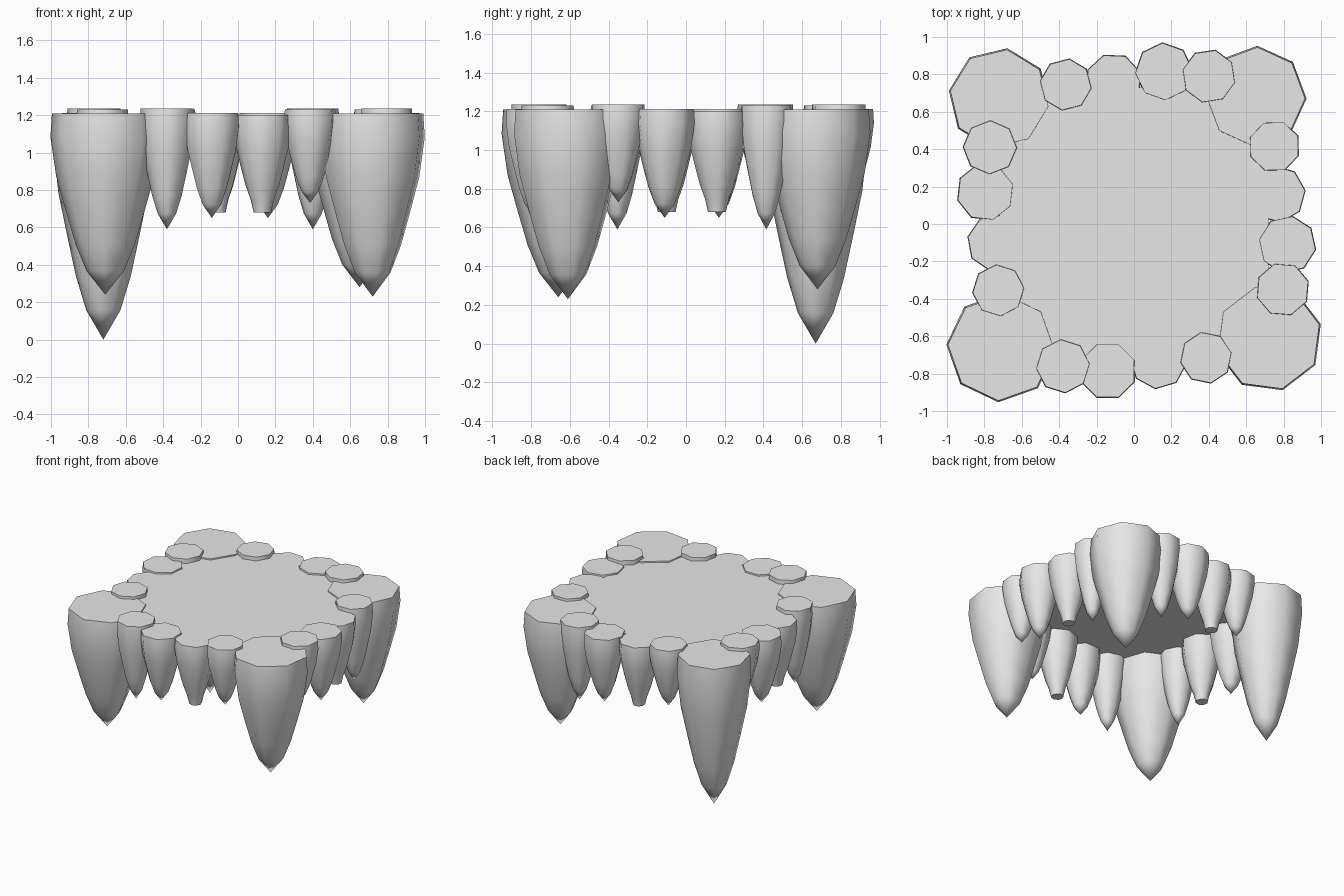
import bpy, bmesh, math

cube = bpy.data.objects.get("Cube")
if cube:
    bpy.data.objects.remove(cube, do_unlink=True)

stone = bpy.data.materials.new("grey stone")
stone.use_nodes = True
stone.diffuse_color = (0.8, 0.8, 0.8, 1)
stone.node_tree.nodes["Principled BSDF"].inputs["Base Color"].default_value = (0.8, 0.8, 0.8, 1)

# Depth fraction and radius fraction from the top rim to just above the tip
PROFILE = [(0, 1), (0.13, 1.03), (0.35, 0.92), (0.55, 0.73), (0.72, 0.56), (0.87, 0.35)]
SIDES = 8


def finish(name, bm):
    bmesh.ops.recalc_face_normals(bm, faces=bm.faces)
    mesh = bpy.data.meshes.new(name)
    bm.to_mesh(mesh)
    bm.free()
    mesh.materials.append(stone)
    obj = bpy.data.objects.new(name, mesh)
    bpy.context.collection.objects.link(obj)
    return obj


def spike(name, x, y, radius, top, tip, turn, blunt=False):
    """Eight-sided hanging spike with a flat top and a pointed or blunt end."""
    bm = bmesh.new()
    rings = []
    depth = top - tip
    for t, r in PROFILE:
        if blunt:
            r = r * 0.9 + 0.1
        ring = []
        for i in range(SIDES):
            a = math.radians(turn) + math.tau * i / SIDES
            ring.append(bm.verts.new((x + radius * r * math.cos(a),
                                      y + radius * r * math.sin(a), top - depth * t)))
        rings.append(ring)
    if blunt:
        rings.append([bm.verts.new((x + (v.co.x - x) * 0.75, y + (v.co.y - y) * 0.75, tip))
                      for v in rings[-1]])
    for upper, lower in zip(rings, rings[1:]):
        for i in range(SIDES):
            j = (i + 1) % SIDES
            bm.faces.new((upper[i], upper[j], lower[j], lower[i]))
    bm.faces.new(rings[0])
    if blunt:
        bm.faces.new(rings[-1])
    else:
        point = bm.verts.new((x, y, tip))
        for i in range(SIDES):
            bm.faces.new((rings[-1][i], rings[-1][(i + 1) % SIDES], point))
    obj = finish(name, bm)
    bpy.ops.object.select_all(action='DESELECT')
    obj.select_set(True)
    bpy.context.view_layer.objects.active = obj
    bpy.ops.object.shade_smooth_by_angle(angle=math.radians(60))


# Thin floor slab
bm = bmesh.new()
bmesh.ops.create_cube(bm, size=1)
for v in bm.verts:
    v.co.x *= 1.44
    v.co.y = v.co.y * 1.44 + 0.01
    v.co.z = 1.19 + v.co.z * 0.02
finish("floor_slab", bm)

# Large corner spikes
spike("front_right_corner_spike", -0.71, -0.66, 0.285, 1.21, 0.24, -3)
spike("front_left_corner_spike", 0.72, -0.61, 0.28, 1.21, 0.23, 15)
spike("back_left_corner_spike", 0.65, 0.68, 0.265, 1.21, 0.28, -2)
spike("back_right_corner_spike", -0.72, 0.67, 0.265, 1.21, 0.0, -9)

# Four small spikes per side: along, outward, radius, top
ROW = [(-0.38, 0.76, 0.142, 1.235), (-0.14, 0.785, 0.152, 1.212),
       (0.13, 0.73, 0.15, 1.2), (0.385, 0.715, 0.137, 1.23)]
LONG_FIRST = (0.59, 0.65, 0.68, 0.73)
SHORT_FIRST = (0.73, 0.65, 0.68, 0.59)
# Side name, quarter turns, offset and tip heights
EDGES = [("front", 0, 0.0, 0.0, LONG_FIRST), ("left", 1, 0.035, 0.03, SHORT_FIRST),
         ("back", 2, 0.02, 0.03, LONG_FIRST), ("right", 3, -0.01, 0.03, SHORT_FIRST)]
for side, quarter, dx, dy, tips in EDGES:
    c, s = round(math.cos(quarter * math.pi / 2)), round(math.sin(quarter * math.pi / 2))
    for n, ((u, out, radius, top), tip) in enumerate(zip(ROW, tips)):
        x, y = u * c + out * s + dx, u * s - out * c + dy
        spike(f"{side}_small_spike_{n + 1}", x, y, radius, top, tip,
              quarter * 13 + n * 17 + 5, blunt=(n == 2))
